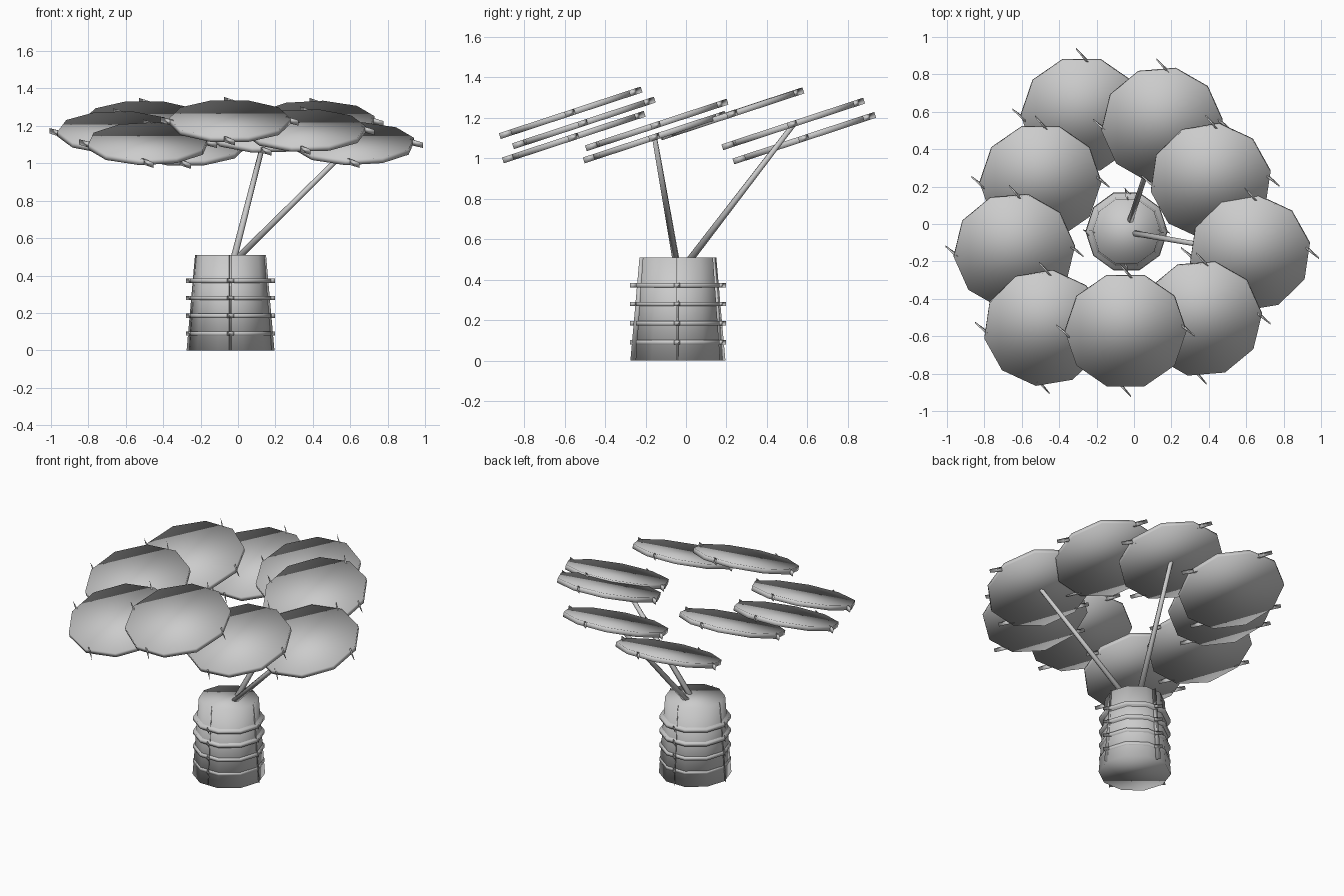
import bpy, bmesh, math
from mathutils import Vector, Matrix

if "Cube" in bpy.data.objects:
    bpy.data.objects.remove(bpy.data.objects["Cube"])

SIDES = 10
TRUNK = (-0.04, -0.04)
TILT = math.radians(18.2)


def add_disc(bm, r0, r1, z0, z1, tip0, tip1, turn=0.0, skew=0.13):
    """Ten-sided slab with four thin slanted blades round the rim."""
    bmesh.ops.create_cone(bm, cap_ends=True, segments=SIDES, radius1=r0, radius2=r1,
                          depth=z1 - z0,
                          matrix=Matrix.Translation((0, 0, (z0 + z1) / 2))
                          @ Matrix.Rotation(turn, 4, 'Z'))
    for k in range(4):
        a = k * math.pi / 2
        s = skew if k % 2 else -skew

        def p(r, ang, z):
            return bm.verts.new((r * math.cos(a + ang), r * math.sin(a + ang), z))
        low = [p(r0 * 0.93, -s, z0), p(r0 * 0.93, -s * 0.6, z0), p(tip0, s * 0.6, z0)]
        high = [p(r1 * 0.93, -s, z1), p(r1 * 0.93, -s * 0.6, z1), p(tip1, s * 0.6, z1)]
        bm.faces.new(low)
        bm.faces.new(high)
        for i in range(3):
            j = (i + 1) % 3
            bm.faces.new((low[i], low[j], high[j], high[i]))


def finish(name, bm, location=(0, 0, 0), tilt=0.0):
    bmesh.ops.recalc_face_normals(bm, faces=bm.faces)
    for f in bm.faces:
        f.smooth = True
    mesh = bpy.data.meshes.new(name)
    bm.to_mesh(mesh)
    bm.free()
    ob = bpy.data.objects.new(name, mesh)
    ob.location = location
    ob.rotation_euler = (tilt, 0, 0)
    bpy.context.collection.objects.link(ob)
    return ob


# Leaf discs: centre of each tilted slab
leaves = [(-0.28, 0.585, 1.10), (0.15, 0.53, 1.17), (0.41, 0.23, 1.22),
          (-0.50, 0.225, 1.22), (-0.64, -0.145, 1.165), (-0.48, -0.555, 1.105),
          (-0.045, -0.57, 1.225), (0.36, -0.505, 1.175), (0.62, -0.155, 1.105)]
for i, c in enumerate(leaves):
    bm = bmesh.new()
    add_disc(bm, 0.325, 0.325, -0.015, 0.015, 0.37, 0.37, turn=math.radians(18 + 5 * (i % 3)))
    finish(f"leaf_{i + 1}", bm, c, TILT)

# Trunk: slightly tapered drum
bm = bmesh.new()
add_disc(bm, 0.22, 0.182, 0.0, 0.51, 0.235, 0.19, turn=math.radians(18), skew=0.06)
finish("trunk", bm, (*TRUNK, 0))

# Thin bark rings
for i, z in enumerate((0.09, 0.185, 0.28, 0.372)):
    bm = bmesh.new()
    add_disc(bm, 0.217, 0.217, -0.011, 0.011, 0.238, 0.238, turn=math.radians(18))
    finish(f"bark_ring_{i + 1}", bm, (*TRUNK, z))

# Two leaning stems
stems = [((-0.02, 0.02, 0.50), (0.15, 0.53, 1.165)),
         ((0.005, -0.05, 0.50), (0.61, -0.155, 1.10))]
for i, (a, b) in enumerate(stems):
    a, b = Vector(a), Vector(b)
    d = b - a
    bm = bmesh.new()
    bmesh.ops.create_cone(bm, cap_ends=True, segments=6, radius1=0.018, radius2=0.013,
                          depth=d.length)
    ob = finish(f"stem_{i + 1}", bm, (a + b) / 2)
    ob.rotation_euler = d.to_track_quat('Z', 'Y').to_euler()
